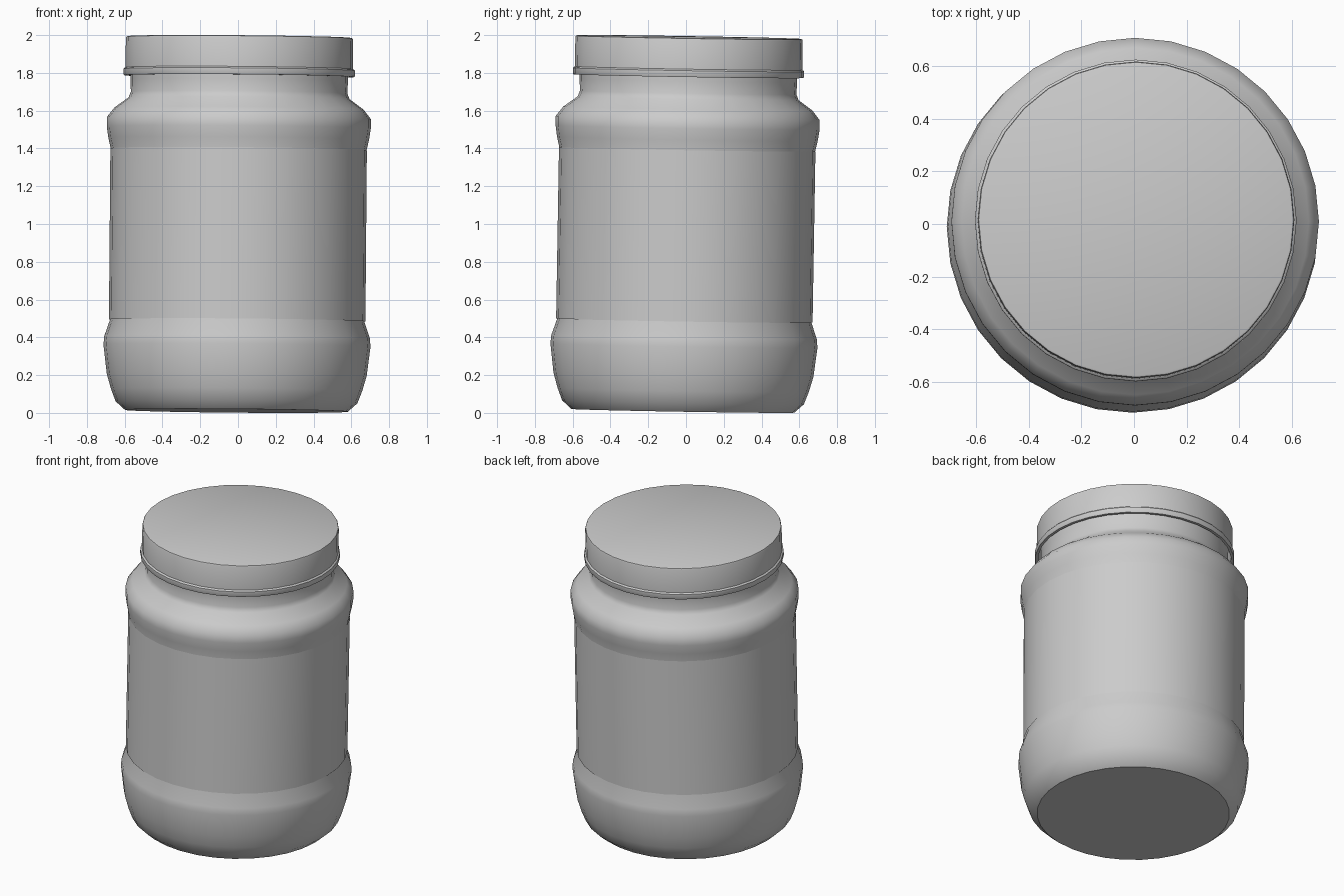
import bpy, bmesh, math
from mathutils import Matrix, Vector

if "Cube" in bpy.data.objects:
    bpy.data.objects.remove(bpy.data.objects["Cube"])

SIDES = 32
# The whole jar leans very slightly towards +x and +y
axis = Vector((0.0083, 0.0167, 1)).normalized()
TILT = (Matrix.Translation((-0.0083, -0.0167, 0.011)) @
        Vector((0, 0, 1)).rotation_difference(axis).to_matrix().to_4x4())


def lathe(name, profile, angle=32):
    """Spin a list of (radius, height) points round z."""
    bm = bmesh.new()
    rings = []
    for r, z in profile:
        if r == 0:
            rings.append([bm.verts.new((0, 0, z))] * SIDES)
        else:
            rings.append([bm.verts.new((r * math.cos(2 * math.pi * i / SIDES),
                                        r * math.sin(2 * math.pi * i / SIDES), z))
                          for i in range(SIDES)])
    for a, b in zip(rings, rings[1:]):
        for i in range(SIDES):
            j = (i + 1) % SIDES
            corners = list(dict.fromkeys((a[i], a[j], b[j], b[i])))
            bm.faces.new(corners)
    bm.transform(TILT)
    mesh = bpy.data.meshes.new(name)
    bm.to_mesh(mesh)
    bm.free()
    obj = bpy.data.objects.new(name, mesh)
    bpy.context.collection.objects.link(obj)
    bpy.ops.object.select_all(action='DESELECT')
    obj.select_set(True)
    bpy.context.view_layer.objects.active = obj
    bpy.ops.object.shade_smooth_by_angle(angle=math.radians(angle))
    return obj


# Jar body: flat base, bulged foot, waisted label panel, shoulder and neck
lathe("jar_body", [
    (0, 0), (0.59, 0), (0.64, 0.045), (0.665, 0.11), (0.688, 0.19),
    (0.707, 0.345), (0.703, 0.39), (0.674, 0.475), (0.674, 1.37),
    (0.69, 1.44), (0.699, 1.50), (0.699, 1.55), (0.66, 1.60), (0.585, 1.655),
    (0.573, 1.685), (0.576, 1.75), (0.576, 1.94)], 42)

# Label sleeve wrapped round the recessed panel
lathe("label", [(0.679, 0.478), (0.679, 1.385)])

# Lid: top disc, wall, thin rim band and hollow inside
lathe("lid", [
    (0, 1.95), (0.592, 1.95), (0.592, 1.772), (0.609, 1.772), (0.612, 1.777),
    (0.612, 1.806), (0.608, 1.811), (0.602, 1.814), (0.602, 1.968),
    (0.599, 1.976), (0.592, 1.979), (0, 1.979)])
